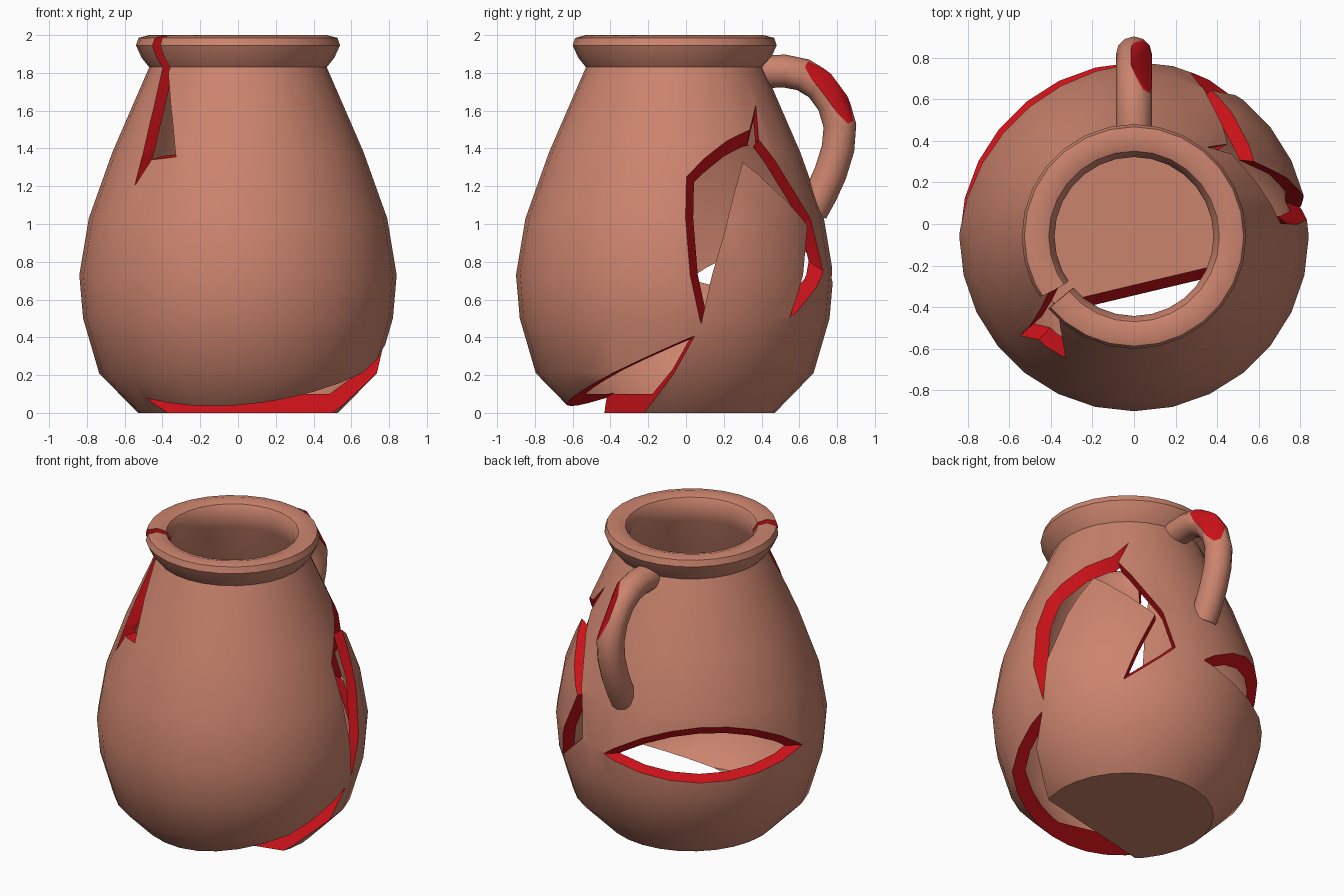
import bpy, bmesh, math
from mathutils import Vector as V

if "Cube" in bpy.data.objects:
    bpy.data.objects.remove(bpy.data.objects["Cube"])

CY, SEG = -0.06, 28   # pot axis y, lathe sides


def material(name, col):
    m = bpy.data.materials.new(name)
    m.diffuse_color = col
    m.use_nodes = True
    m.node_tree.nodes["Principled BSDF"].inputs["Base Color"].default_value = m.diffuse_color
    return m


clay = material("clay", (0.60, 0.23, 0.155, 1))
red = material("broken_edge", (0.62, 0.006, 0.01, 1))


def to_object(name, bm, mat):
    bmesh.ops.recalc_face_normals(bm, faces=bm.faces[:])
    me = bpy.data.meshes.new(name)
    bm.to_mesh(me)
    bm.free()
    me.materials.append(mat)
    ob = bpy.data.objects.new(name, me)
    bpy.context.collection.objects.link(ob)
    return ob


def activate(ob):
    bpy.ops.object.select_all(action='DESELECT')
    ob.select_set(True)
    bpy.context.view_layer.objects.active = ob


def cut(ob, cutter):
    cutter.hide_render = True
    mod = ob.modifiers.new("break", 'BOOLEAN')
    mod.operation, mod.solver = 'DIFFERENCE', 'EXACT'
    mod.material_mode = 'TRANSFER'
    mod.object = cutter
    activate(ob)
    bpy.ops.object.modifier_apply(modifier=mod.name)
    bpy.data.objects.remove(cutter)


# Pot wall: closed outer and inner profile, lathed
outer = [(0.53, 0), (0.735, 0.21), (0.82, 0.5), (0.84, 0.73), (0.79, 1.03), (0.665, 1.38),
         (0.47, 1.83)]
rim = [(0.51, 1.88), (0.54, 1.945), (0.527, 1.985), (0.47, 2.0), (0.41, 1.98), (0.382, 1.93)]
inner = [(0.395, 1.83), (0.59, 1.38), (0.715, 1.03), (0.765, 0.73), (0.745, 0.5),
         (0.66, 0.23), (0.5, 0.1)]
bm = bmesh.new()
vs = [bm.verts.new((r, CY, z)) for r, z in [(0, 0)] + outer + rim + inner + [(0, 0.1)]]
es = [bm.edges.new(p) for p in zip(vs, vs[1:])]
bmesh.ops.spin(bm, geom=vs + es, cent=(0, CY, 0), axis=(0, 0, 1), angle=math.tau, steps=SEG)
bmesh.ops.remove_doubles(bm, verts=bm.verts[:], dist=1e-4)
pot = to_object("pot_body", bm, clay)
pot.data.materials.append(red)


def radius(z):
    for (r0, z0), (r1, z1) in zip(outer, outer[1:]):
        if z <= z1:
            return r0 + (r1 - r0) * (z - z0) / (z1 - z0)
    return outer[-1][0]


def on_right(y, z):
    return V((math.sqrt(radius(z) ** 2 - (y - CY) ** 2), y, z))


def on_front(x, z):
    return V((x, CY - math.sqrt(radius(z) ** 2 - x * x), z))


def wedge(name, a, b, d1, d2, ext=0.25):
    """Triangular prism whose ridge runs along a-b."""
    a, b = V(a), V(b)
    a, b = a - (b - a) * ext, b + (b - a) * ext
    bm = bmesh.new()
    p, q = ([bm.verts.new(c + V(d)) for d in ((0, 0, 0), d1, d2)] for c in (a, b))
    bm.faces.new(p)
    bm.faces.new(q)
    for i in range(3):
        j = (i + 1) % 3
        bm.faces.new((p[i], p[j], q[j], q[i]))
    return to_object(name, bm, red)


def cone_strip(name, apex, left, right, k=1.6):
    """Strip between two surface lines, tapering inward to the apex."""
    apex, bm, seen = V(apex), bmesh.new(), {}

    def vert(p):
        key = tuple(round(c, 4) for c in p)
        if key not in seen:
            seen[key] = bm.verts.new(apex + (p - apex) * k)
        return seen[key]
    L, R = [vert(p) for p in left], [vert(p) for p in right]
    for i in range(len(L) - 1):
        bm.faces.new(list(dict.fromkeys((L[i], L[i + 1], R[i + 1], R[i]))))
    loop = list(dict.fromkeys(L + R[::-1]))
    tip = bm.verts.new(apex)
    for i, v in enumerate(loop):
        bm.faces.new((tip, v, loop[(i + 1) % len(loop)]))
    return to_object(name, bm, red)


# Missing shard at the front of the base
cut(pot, wedge("base_break", (-0.49, -0.42, 0.08), (0.75, 0.035, 0.4),
               (0, -0.5, -1), (0, -1.2, -0.51)))

# Lens-shaped hole at the back left
cut(pot, wedge("back_break", (0.08, 0.77, 0.715), (-0.84, -0.06, 0.705),
               (-0.40, 0.45, 0.66), (-0.40, 0.45, -0.24)))

# Gap around the standing shard on the right
edge = [on_right(*p) for p in ((0.08, 0.47), (0.0, 1.25), (0.345, 1.5), (0.665, 1.01),
                               (0.73, 0.75), (0.55, 0.5))]
shard = [edge[0]] + [on_right(*p) for p in ((0.21, 0.98), (0.3, 1.33), (0.645, 0.99),
                                            (0.645, 0.99))] + [edge[5]]
cut(pot, cone_strip("side_break", (0.1, 0.35, 1.0), edge, shard))

# Short crack above that gap
tip = on_right(0.37, 1.63)
cut(pot, cone_strip("side_crack", (0.1, 0.3, 1.2), [on_right(0.33, 1.465), tip],
                    [on_right(0.385, 1.45), tip]))

# Crack running down from the rim at the front left
left = [V((-0.392, -0.37, 2.4))] + [on_front(*p) for p in (
    (-0.40, 1.83), (-0.45, 1.6), (-0.505, 1.37), (-0.51, 1.355), (-0.55, 1.2))]
right = [V((-0.380, -0.385, 2.4))] + [on_front(*p) for p in (
    (-0.37, 1.8), (-0.35, 1.57), (-0.33, 1.355), (-0.46, 1.34))] + [left[-1]]
cut(pot, cone_strip("rim_crack", (0, CY, 1.5), left, right))

# Handle: tube swept along a path in the x = 0 plane
path = [V((0, y, z)) for y, z in (
    (0.39, 1.805), (0.52, 1.81), (0.62, 1.79), (0.71, 1.735), (0.78, 1.64), (0.815, 1.52),
    (0.805, 1.40), (0.765, 1.27), (0.715, 1.16), (0.665, 1.07))]
bm = bmesh.new()
rings, sides = [], 12
for i, c in enumerate(path):
    t = (path[min(i + 1, len(path) - 1)] - path[max(i - 1, 0)]).normalized()
    n = t.cross(V((1, 0, 0)))
    rings.append([bm.verts.new(c + 0.087 * (V((1, 0, 0)) * math.cos(a) + n * math.sin(a)))
                  for a in (math.tau * k / sides for k in range(sides))])
for p, q in zip(rings, rings[1:]):
    for i in range(sides):
        j = (i + 1) % sides
        bm.faces.new((p[i], p[j], q[j], q[i]))
bm.faces.new(rings[0])
bm.faces.new(rings[-1])

# Chip sliced off the handle's outer right side
n = V((0.7, 0.57, 0.43)).normalized()
res = bmesh.ops.bisect_plane(bm, geom=bm.verts[:] + bm.edges[:] + bm.faces[:],
                             plane_co=V((0, 0.765, 1.67)) + n * 0.045, plane_no=n,
                             clear_outer=True)
rim_edges = [e for e in res["geom_cut"] if isinstance(e, bmesh.types.BMEdge)]
for f in bmesh.ops.contextual_create(bm, geom=rim_edges)["faces"]:
    f.material_index = 1
handle = to_object("handle", bm, clay)
handle.data.materials.append(red)

for ob in (pot, handle):
    activate(ob)
    bpy.ops.object.shade_smooth_by_angle(angle=math.radians(38))
